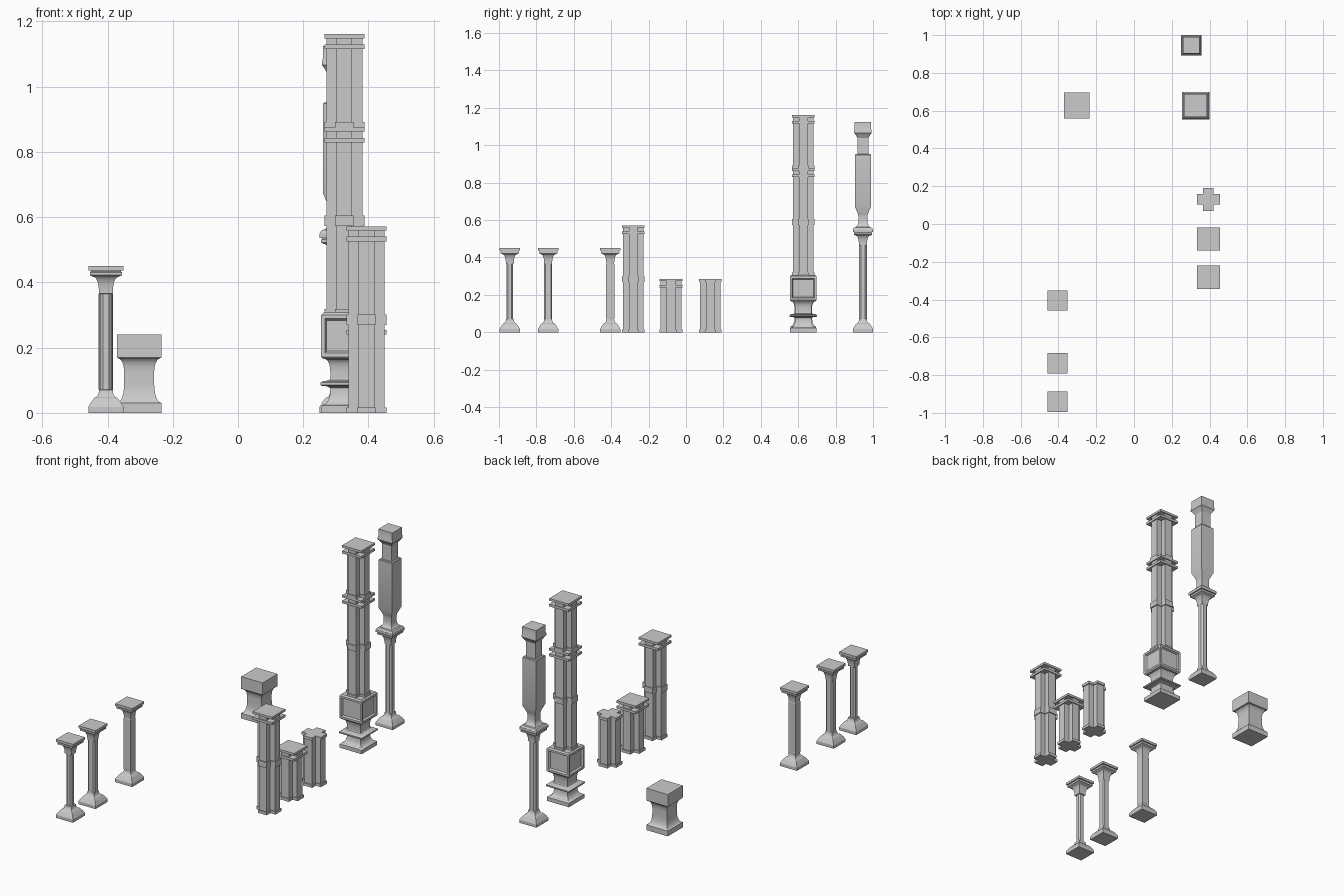
import bpy, bmesh, math

cube = bpy.data.objects.get("Cube")
if cube:
    bpy.data.objects.remove(cube)

stone = bpy.data.materials.new("grey_stone")
stone.use_nodes = True
GREY = (0.6, 0.6, 0.6, 1)
stone.diffuse_color = GREY
stone.node_tree.nodes["Principled BSDF"].inputs["Base Color"].default_value = GREY


def finish(name, bm, loc):
    bmesh.ops.remove_doubles(bm, verts=bm.verts[:], dist=1e-5)
    bmesh.ops.recalc_face_normals(bm, faces=bm.faces[:])
    mesh = bpy.data.meshes.new(name)
    bm.to_mesh(mesh)
    bm.free()
    mesh.materials.append(stone)
    ob = bpy.data.objects.new(name, mesh)
    ob.location = loc
    bpy.context.collection.objects.link(ob)
    bpy.ops.object.select_all(action='DESELECT')
    ob.select_set(True)
    bpy.context.view_layer.objects.active = ob
    bpy.ops.object.shade_smooth_by_angle(angle=math.radians(25))
    return ob


def square(h, c=0.0):
    """Square outline of half width h with corners cut by c."""
    k = h - c
    return [(h, -k), (h, k), (k, h), (-k, h), (-h, k), (-h, -k), (-k, -h), (k, -h)]


def cross(h, a):
    """Plus-shaped outline of half width h and arm half width a."""
    return [(h, -a), (h, a), (a, a), (a, h), (-a, h), (-a, a),
            (-h, a), (-h, -a), (-a, -a), (-a, -h), (a, -h), (a, -a)]


def stack(bm, rings):
    """Skin a closed body through (outline, z) rings."""
    loops = [[bm.verts.new((x, y, z)) for x, y in pts] for pts, z in rings]
    for lo, hi in zip(loops, loops[1:]):
        for i in range(len(lo)):
            j = (i + 1) % len(lo)
            bm.faces.new((lo[i], lo[j], hi[j], hi[i]))
    bm.faces.new(loops[0][::-1])
    bm.faces.new(loops[-1])


def cove(h0, z0, h1, z1, n=6):
    """Hollow quarter curve: upright at the first point, flat at the second."""
    return [(h0 + (h1 - h0) * (1 - math.cos(t)), z0 + (z1 - z0) * math.sin(t))
            for t in (math.pi / 2 * i / n for i in range(n + 1))]


def turned(name, loc, profile):
    bm = bmesh.new()
    stack(bm, [(square(p[0], p[2] if len(p) > 2 else 0), p[1]) for p in profile])
    return finish(name, bm, loc)


def column_profile(height, h, cut):
    """Moulded base, shaft with cut corners, hollow capital."""
    base = [(.054, 0), (.054, .018), (.049, .026), (.046, .032), (.036, .045)]
    base += cove(.021, .07, .034, .047, 4)[::-1]
    shaft = [(h, .072, cut), (h, height - .086, cut)]
    cap = cove(.021, height - .084, .036, height - .034)
    cap += [(.049, height - .028), (.049, height - .019), (.046, height - .017),
            (.046, height - .014), (.054, height - .014), (.054, height)]
    return base + shaft + cap


# Three small columns
for label, y, h, cut in (("front", -.942, .017, .008),
                         ("middle", -.737, .021, .007), ("rear", -.405, .022, 0)):
    turned(label + "_small_column", (-.405, y, 0), column_profile(.45, h, cut))

# Heavy block pedestal
turned("block_pedestal", (-.303, .627, 0),
       [(.068, 0), (.068, .03)] + cove(.046, .09, .066, .032)[::-1]
       + cove(.046, .125, .066, .168) + [(.068, .17), (.068, .24)])

# Tall post: column below, shaped block and head above
POST = (.304, .946, 0)
turned("post_column", POST, column_profile(.55, .021, .01))
turned("post_upper_block", POST,
       [(.053, .55), (.05, .556)] + cove(.024, .595, .046, .56, 4)[::-1]
       + [(.024, .62), (.026, .632), (.043, .672), (.043, .948), (.04, .952),
          (.03, .952), (.03, 1.04), (.036, 1.05), (.042, 1.06), (.047, 1.066),
          (.047, 1.075), (.044, 1.085), (.044, 1.125)])

# Cross-shaped pillar segments, stackable
SEG, ARM, CORE, BAND = .286, .024, .055, .061


def segment(name, loc, capped):
    bm = bmesh.new()
    wide, slim = cross(BAND, ARM + .004), cross(CORE, ARM)
    rings = [(wide, 0), (wide, .016), (slim, .016)]
    if capped:
        stack(bm, rings + [(slim, SEG - .006)])
        for z0, z1 in ((SEG - .046, SEG - .032), (SEG - .013, SEG)):
            stack(bm, [(square(BAND), z0), (square(BAND), z1)])
    else:
        stack(bm, rings + [(slim, SEG - .016), (wide, SEG - .016), (wide, SEG)])
    return finish(name, bm, loc)


def pillar(name, x, y, z, caps):
    for i, capped in enumerate(caps):
        segment(f"{name}_segment_{i + 1}", (x, y, z + i * SEG), capped)


pillar("plain_pillar", .394, .13, 0, [False])
pillar("short_pillar", .394, -.08, 0, [True])
pillar("medium_pillar", .394, -.282, 0, [False, True])

# Great pillar on a moulded pedestal with a panelled box
GX, GY = .326, .627
pillar("great_pillar", GX, GY, .303, [False, True, True])
turned("great_pillar_foot", (GX, GY, 0),
       [(.07, 0), (.07, .022)] + cove(.043, .07, .064, .026)[::-1]
       + cove(.043, .074, .07, .083, 4) + [(.073, .086), (.073, .093), (.066, .097)]
       + cove(.043, .105, .06, .098, 3)[::-1]
       + cove(.043, .125, .06, .165) + [(.062, .17)])

bm = bmesh.new()
stack(bm, [(square(.064), .165), (square(.071), .172),
           (square(.071), .3), (square(.064), .307)])
bmesh.ops.remove_doubles(bm, verts=bm.verts[:], dist=1e-5)
bmesh.ops.recalc_face_normals(bm, faces=bm.faces[:])
sides = [f for f in bm.faces if abs(f.normal.z) < .1 and f.calc_area() > .005]
bmesh.ops.inset_individual(bm, faces=sides, thickness=.016, depth=0)
bmesh.ops.inset_individual(bm, faces=sides, thickness=.008, depth=-.01)
finish("great_pillar_panelled_box", bm, (GX, GY, 0))
